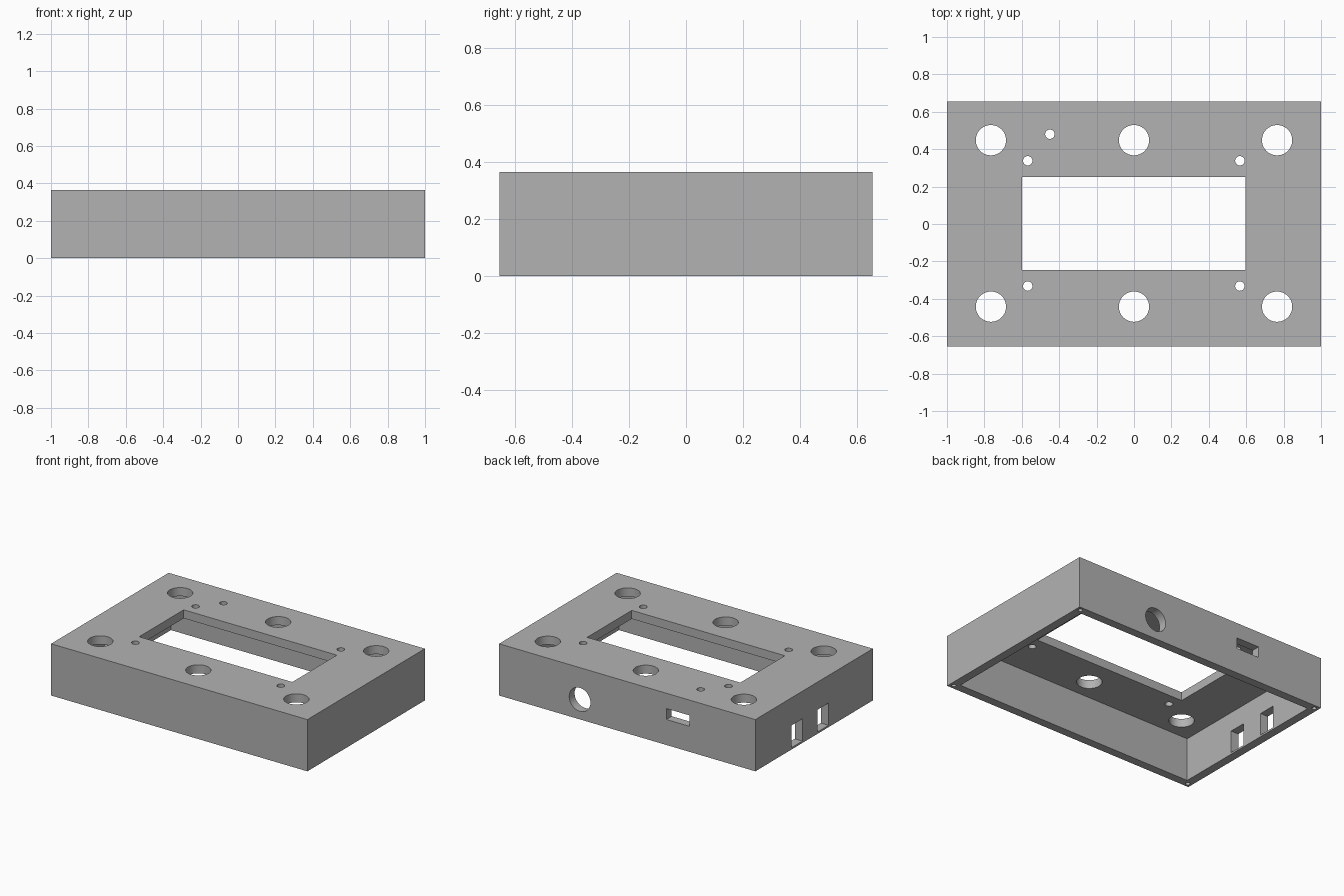
import bpy
import math

if "Cube" in bpy.data.objects:
    bpy.data.objects.remove(bpy.data.objects["Cube"], do_unlink=True)

HX, HY, H = 1.0, 0.655, 0.365    # outer half sizes and height
WALL, ROOF = 0.06, 0.06

grey = bpy.data.materials.new("plain_grey")
grey.use_nodes = True
grey.diffuse_color = (0.448, 0.448, 0.448, 1)
grey.node_tree.nodes["Principled BSDF"].inputs["Base Color"].default_value = grey.diffuse_color


def box(name, x0, x1, y0, y1, z0, z1):
    centre = ((x0 + x1) / 2, (y0 + y1) / 2, (z0 + z1) / 2)
    bpy.ops.mesh.primitive_cube_add(size=1, location=centre)
    ob = bpy.context.object
    ob.name = name
    ob.scale = (x1 - x0, y1 - y0, z1 - z0)
    bpy.ops.object.transform_apply(location=True, rotation=False, scale=True)
    ob.data.materials.append(grey)
    return ob


def drill(name, r, depth, loc, rot=(0, 0, 0)):
    bpy.ops.mesh.primitive_cylinder_add(vertices=48, radius=r, depth=depth,
                                        location=loc, rotation=rot)
    ob = bpy.context.object
    ob.name = name
    ob.data.materials.append(grey)
    return ob


def cut(cutter):
    cutter.hide_render = True
    mod = case.modifiers.new("cut", "BOOLEAN")
    mod.operation = "DIFFERENCE"
    mod.solver = "EXACT"
    mod.object = cutter
    bpy.context.view_layer.objects.active = case
    bpy.ops.object.modifier_apply(modifier=mod.name)
    bpy.data.objects.remove(cutter, do_unlink=True)


# Case shell, open underneath
case = box("enclosure_lid", -HX, HX, -HY, HY, 0, H)
cut(box("cavity", -HX + WALL, HX - WALL, -HY + WALL, HY - WALL, -0.1, H - ROOF))

# Display window in the roof
cut(box("window", -0.6, 0.595, -0.245, 0.252, 0.2, 0.5))

# Button holes in two rows
for x in (-0.765, 0, 0.765):
    for y in (-0.442, 0.448):
        cut(drill("button_hole", 0.081, 0.3, (x, y, H)))

# Small mounting holes round the window, and an indicator hole
for x, y in ((-0.568, 0.338), (0.566, 0.338), (-0.568, -0.332), (0.566, -0.332),
             (-0.45, 0.48)):
    cut(drill("small_hole", 0.025, 0.3, (x, y, H)))

# Back wall: round socket and narrow slot
cut(drill("socket_hole", 0.083, 0.3, (0.37, HY, 0.14), (math.pi / 2, 0, 0)))
cut(box("slot", -0.484, -0.305, HY - 0.15, HY + 0.1, 0.18, 0.257))

# Side wall: two upright ports
for y in (-0.1, 0.191):
    cut(box("port", -HX - 0.1, -HX + 0.15, y - 0.061, y + 0.061, 0.013, 0.17))

# Blind screw holes in the corners of the lower rim
for sx in (-1, 1):
    for sy in (-1, 1):
        cut(drill("screw_hole", 0.015, 0.3, (sx * (HX - 0.03), sy * (HY - 0.03), 0)))

bpy.ops.object.select_all(action="DESELECT")
case.select_set(True)
bpy.context.view_layer.objects.active = case
bpy.ops.object.shade_smooth_by_angle(angle=math.radians(30))
